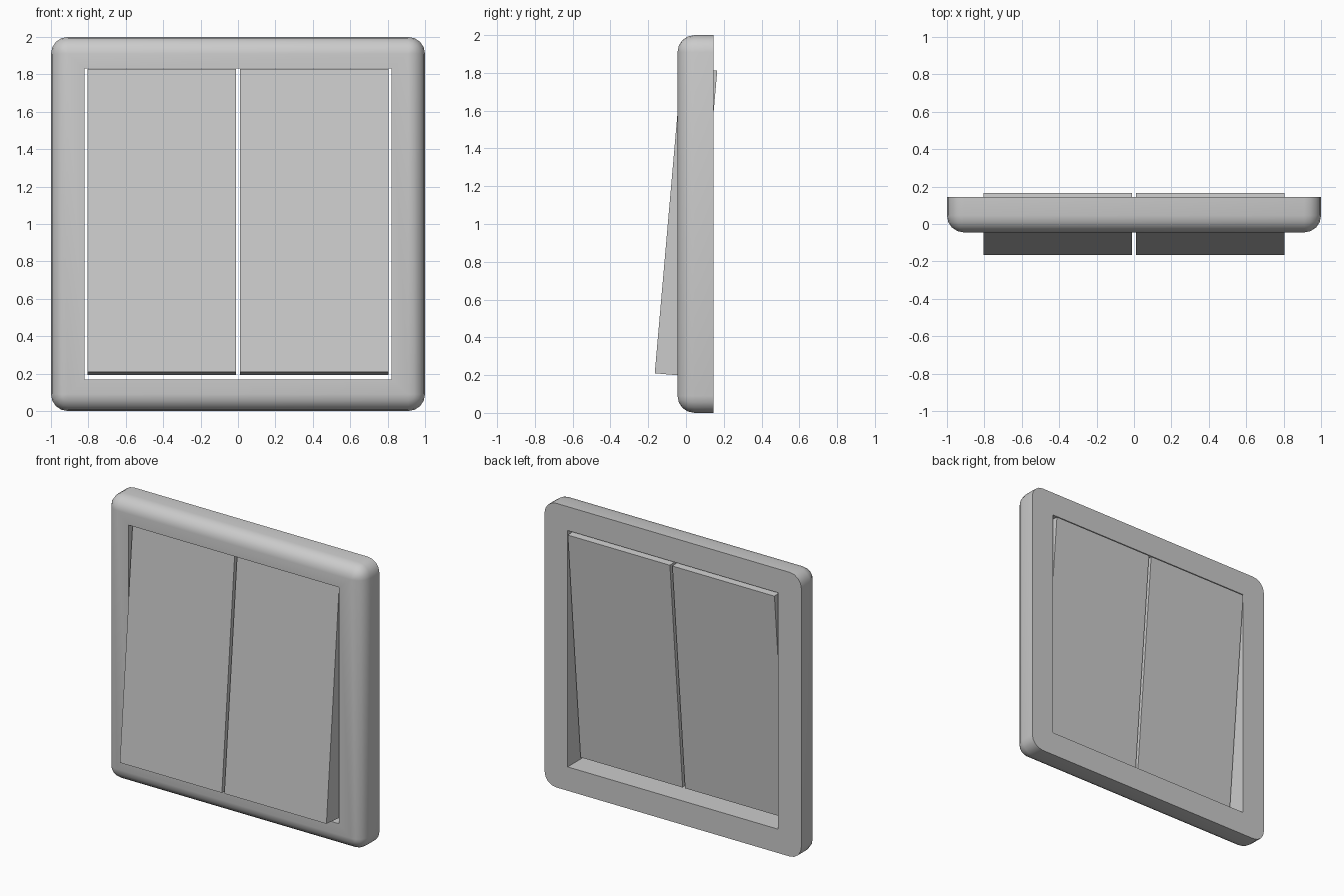
import bpy, bmesh, math

if "Cube" in bpy.data.objects:
    bpy.data.objects.remove(bpy.data.objects["Cube"])

R = 0.09                      # rounding of the frame's corners and front edge
STEPS = 4
FRONT, BACK = -0.045, 0.145   # frame depth range


def ring(bm, half, radius, y, half_z=None):
    """Rounded square in the xz plane, centred on z = 1."""
    half_z = half_z or half
    verts = []
    for corner in range(4):
        base = corner * math.pi / 2
        sx = 1 if corner in (0, 3) else -1
        sz = 1 if corner in (0, 1) else -1
        for i in range(STEPS + 1):
            a = base + i / STEPS * math.pi / 2
            verts.append(bm.verts.new((sx * (half - radius) + radius * math.cos(a), y,
                                       1 + sz * (half_z - radius) + radius * math.sin(a))))
    return verts


# Frame: loft rings round its cross-section (outer wall, rounded edge, opening)
bm = bmesh.new()
rings = [ring(bm, 1, R, BACK)]
for i in range(STEPS + 1):
    a = i / STEPS * math.pi / 2
    inset = R * (1 - math.cos(a))
    rings.append(ring(bm, 1 - inset, R - inset, FRONT + R - R * math.sin(a)))
rings += [ring(bm, 0.82, 0, FRONT, 0.832), ring(bm, 0.82, 0, BACK, 0.832)]
for k, lower in enumerate(rings):
    upper = rings[(k + 1) % len(rings)]
    for i in range(len(lower)):
        j = (i + 1) % len(lower)
        bm.faces.new((lower[i], lower[j], upper[j], upper[i]))
bmesh.ops.remove_doubles(bm, verts=bm.verts, dist=1e-4)
bmesh.ops.recalc_face_normals(bm, faces=bm.faces)
mesh = bpy.data.meshes.new("switch_frame")
bm.to_mesh(mesh)
bm.free()
frame = bpy.data.objects.new("switch_frame", mesh)
bpy.context.collection.objects.link(frame)
bpy.context.view_layer.objects.active = frame
frame.select_set(True)
bpy.ops.object.shade_smooth_by_angle(angle=math.radians(35))

# Two rockers, tilted so the lower end stands out
for side, name in ((-1, "left_rocker"), (1, "right_rocker")):
    bpy.ops.mesh.primitive_cube_add(size=1, location=(side * 0.407, 0, 1.011),
                                    rotation=(math.radians(-5), 0, 0))
    rocker = bpy.context.object
    rocker.name = name
    rocker.scale = (0.795, 0.19, 1.625)
    bpy.ops.object.transform_apply(location=False, rotation=False, scale=True)
